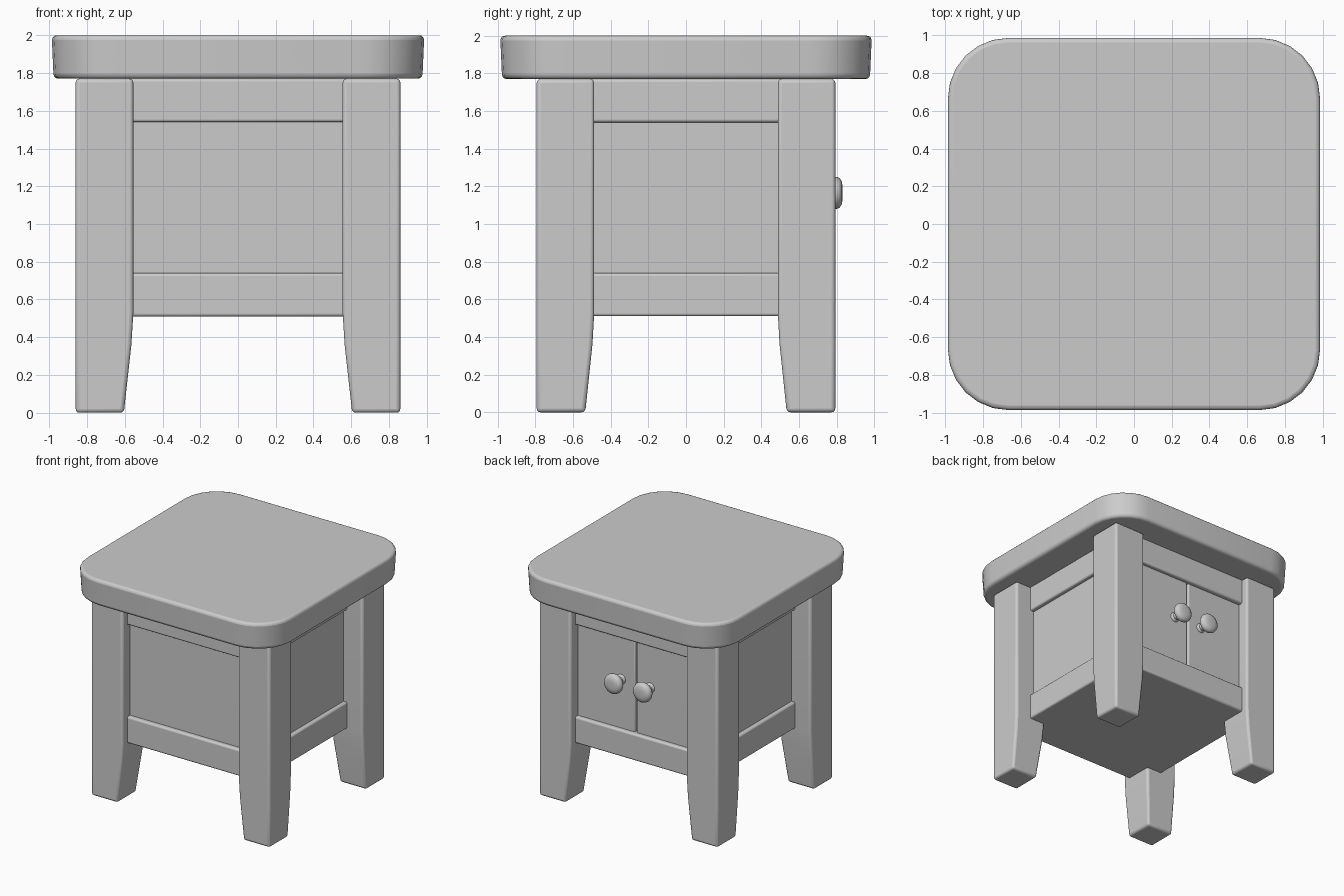
import bpy, bmesh
from math import sin, cos, pi, radians

if "Cube" in bpy.data.objects:
    bpy.data.objects.remove(bpy.data.objects["Cube"])


def finish(name, bm, bevel=0.0, segments=3):
    """Turn a bmesh into a softly bevelled, smooth-shaded object."""
    bmesh.ops.recalc_face_normals(bm, faces=bm.faces)
    mesh = bpy.data.meshes.new(name)
    bm.to_mesh(mesh)
    bm.free()
    ob = bpy.data.objects.new(name, mesh)
    bpy.context.collection.objects.link(ob)
    if bevel:
        mod = ob.modifiers.new("soft_edges", "BEVEL")
        mod.width, mod.segments = bevel, segments
        mod.limit_method, mod.angle_limit = "ANGLE", radians(40)
    bpy.ops.object.select_all(action="DESELECT")
    ob.select_set(True)
    bpy.context.view_layer.objects.active = ob
    bpy.ops.object.shade_smooth_by_angle(angle=radians(40))
    return ob


def loft(rings):
    """Skin a stack of equal-length rings and cap both ends."""
    bm = bmesh.new()
    loops = [[bm.verts.new(p) for p in ring] for ring in rings]
    n = len(loops[0])
    for a, b in zip(loops, loops[1:]):
        for i in range(n):
            j = (i + 1) % n
            bm.faces.new((a[i], a[j], b[j], b[i]))
    bm.faces.new(loops[0])
    bm.faces.new(loops[-1])
    return bm


def rect(x0, x1, y0, y1, z):
    return [(x0, y0, z), (x1, y0, z), (x1, y1, z), (x0, y1, z)]


def box(name, x0, x1, y0, y1, z0, z1, bevel=0.012):
    return finish(name, loft([rect(x0, x1, y0, y1, z0), rect(x0, x1, y0, y1, z1)]), bevel)


# Table top: rounded square slab, slightly narrower underneath
def rounded_square(half, r, z, segs=6):
    pts = []
    for k, (sx, sy) in enumerate(((1, 1), (-1, 1), (-1, -1), (1, -1))):
        for i in range(segs + 1):
            a = (k + i / segs) * pi / 2
            pts.append((sx * (half - r) + r * cos(a), sy * (half - r) + r * sin(a), z))
    return pts


finish("table_top", loft([rounded_square(0.977, 0.32, 1.77),
                          rounded_square(0.987, 0.32, 2.0)]), 0.025)

# Legs: square posts whose two inner faces taper towards the foot
for sx, side in ((-1, "left"), (1, "right")):
    for sy, end in ((-1, "front"), (1, "back")):
        rings = [rect(sx * xi, sx * 0.86, sy * yi, sy * 0.793, z)
                 for xi, yi, z in ((0.605, 0.535, 0.0), (0.565, 0.497, 0.36),
                                   (0.555, 0.488, 0.52), (0.555, 0.488, 1.77))]
        finish(f"{end}_{side}_leg", loft(rings), 0.02)

# Cabinet core with rail frames around its top and bottom
box("cabinet_body", -0.675, 0.675, -0.69, 0.665, 0.55, 1.75, 0.0)
box("lower_rails", -0.71, 0.71, -0.73, 0.73, 0.51, 0.74, 0.015)
box("upper_rails", -0.71, 0.71, -0.73, 0.73, 1.54, 1.77, 0.015)

# Pair of doors with turned knobs on the back side
knob_profile = ((0.045, 0.68), (0.042, 0.695), (0.028, 0.71), (0.028, 0.76), (0.06, 0.768),
                (0.082, 0.78), (0.086, 0.797), (0.08, 0.815), (0.06, 0.828), (0.03, 0.832))
for s, side in ((-1, "left"), (1, "right")):
    box(f"{side}_door", *sorted((s * 0.007, s * 0.66)), 0.64, 0.692, 0.73, 1.55, 0.01)
    rings = [[(s * 0.14 + r * cos(2 * pi * i / 24), y, 1.165 + r * sin(2 * pi * i / 24))
              for i in range(24)] for r, y in knob_profile]
    finish(f"{side}_knob", loft(rings))
